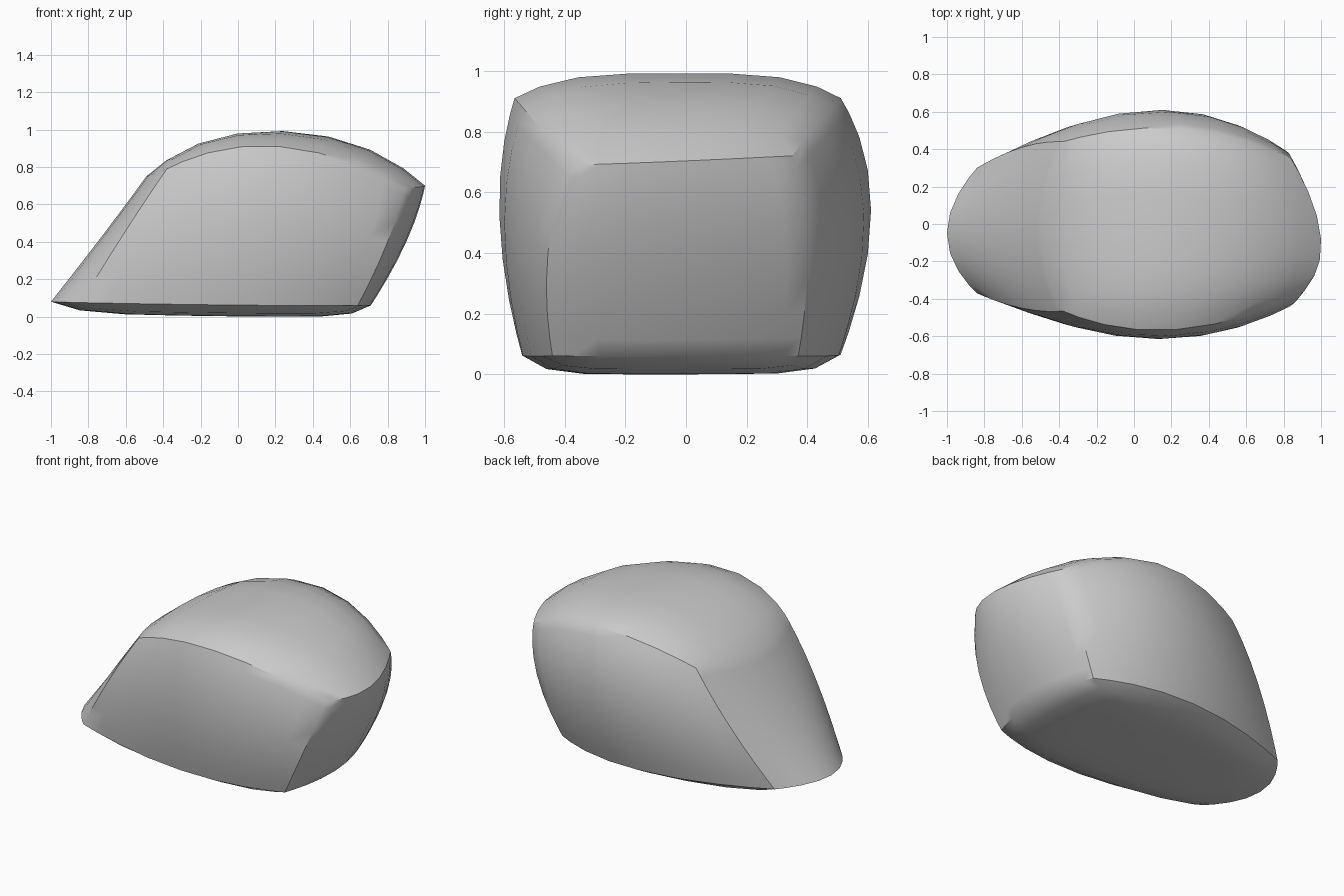
import bpy, bmesh, math
from mathutils import Vector

if "Cube" in bpy.data.objects:
    bpy.data.objects.remove(bpy.data.objects["Cube"])

# Control rings: front-left, front, front-right, right, back-right, back, back-left, left
BOTTOM = [(-.84, -.37, .075), (-.03, -.54, .062), (.64, -.44, .06), (.71, -.03, .06),
          (.62, .37, .06), (-.03, .51, .065), (-.84, .30, .08), (-1, -.05, .08)]
MIDDLE = [(-.60, -.45, .46), (.13, -.615, .52), (.80, -.455, .40), (.90, -.05, .40),
          (.78, .40, .42), (.15, .61, .54), (-.60, .41, .46), (-.72, -.05, .44)]
TOP = [(-.38, -.465, .79), (.22, -.565, .91), (.89, -.375, .69), (1, -.08, .70),
       (.84, .35, .72), (.25, .51, .91), (-.38, .44, .79), (-.49, -.05, .75)]
N = 8


def quad(t):
    # weights of a parabola through three points at -1, 0, 1
    return (t * (t - 1) / 2, 1 - t * t, t * (t + 1) / 2)


def add_patch(bm, ctrl, bulge=0.0, power=4):
    steps = [math.sin((i / N - .5) * math.pi * .8) / math.sin(.4 * math.pi) for i in range(N + 1)]
    grid = []
    for v in steps:
        row = []
        for u in steps:
            p = Vector((0, 0, 0))
            for j, b in enumerate(quad(v)):
                for i, a in enumerate(quad(u)):
                    p += Vector(ctrl[j][i]) * a * b
            p.z += bulge * (1 - abs(u) ** power) * (1 - abs(v) ** power)
            row.append(bm.verts.new(p))
        grid.append(row)
    for j in range(N):
        for i in range(N):
            bm.faces.new((grid[j][i], grid[j][i + 1], grid[j + 1][i + 1], grid[j + 1][i]))


bm = bmesh.new()

# Four curved sides
for k in range(0, 8, 2):
    add_patch(bm, [[ring[(k + i) % 8] for i in range(3)] for ring in (BOTTOM, MIDDLE, TOP)])

# Domed top and nearly flat underside
for ring, centre, bulge, power in ((TOP, (.24, -.02, .915), .077, 4),
                                   (BOTTOM, (-.05, -.02, .06), -.058, 8)):
    add_patch(bm, [[ring[0], ring[1], ring[2]],
                   [ring[7], centre, ring[3]],
                   [ring[6], ring[5], ring[4]]], bulge, power)

bmesh.ops.remove_doubles(bm, verts=bm.verts, dist=.0005)
bmesh.ops.recalc_face_normals(bm, faces=bm.faces)

# Stand on the ground
low = min(v.co.z for v in bm.verts)
for v in bm.verts:
    v.co.z -= low

mesh = bpy.data.meshes.new("boulder")
bm.to_mesh(mesh)
bm.free()
rock = bpy.data.objects.new("boulder", mesh)
bpy.context.collection.objects.link(rock)
bpy.context.view_layer.objects.active = rock
rock.select_set(True)
bpy.ops.object.shade_smooth_by_angle(angle=math.radians(35))
